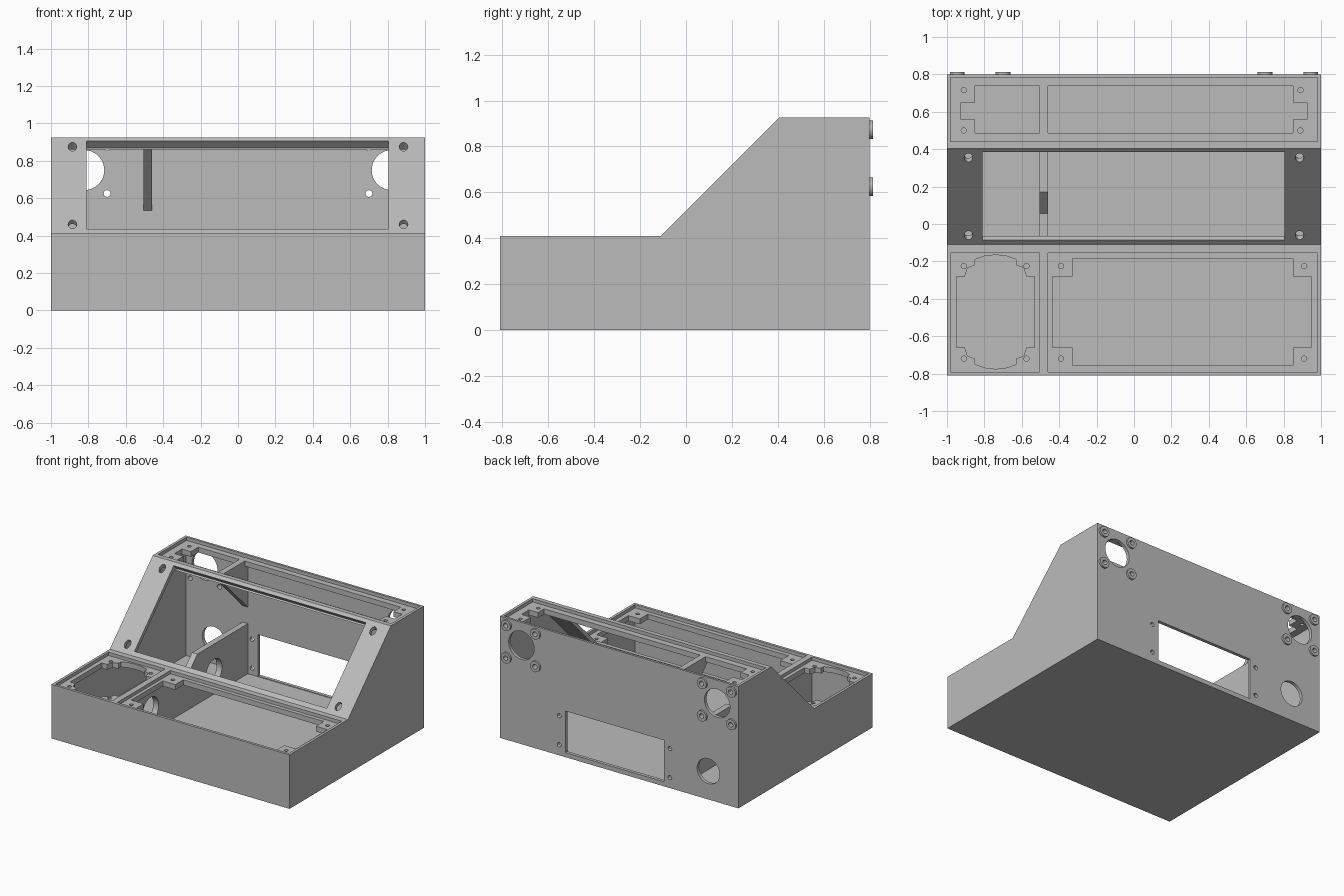
import bpy
import bmesh
from math import cos, sin, pi
from mathutils import Vector

if "Cube" in bpy.data.objects:
    bpy.data.objects.remove(bpy.data.objects["Cube"], do_unlink=True)

grey = bpy.data.materials.new("light_grey_plastic")
grey.use_nodes = True
grey.diffuse_color = (0.5, 0.5, 0.5, 1)
grey.node_tree.nodes["Principled BSDF"].inputs["Base Color"].default_value = (0.5, 0.5, 0.5, 1)

# Ways to place a flat profile (p, q) at depth d along each axis
PLACE = {
    "x": lambda p, q, d: (d, p, q),
    "y": lambda p, q, d: (p, d, q),
    "z": lambda p, q, d: (p, q, d),
    # d runs along the normal of the sloped panel, q is the height on its surface
    "slope": lambda p, q, d: (p, q - 0.52 - d * 0.707, q + d * 0.707),
}


def prism(name, points, axis, start, end):
    """Extrude a closed profile along an axis."""
    bm = bmesh.new()
    place = PLACE[axis]
    low = [bm.verts.new(place(p, q, start)) for p, q in points]
    high = [bm.verts.new(place(p, q, end)) for p, q in points]
    bm.faces.new(low)
    bm.faces.new(high)
    for i in range(len(points)):
        j = (i + 1) % len(points)
        bm.faces.new((low[i], low[j], high[j], high[i]))
    bmesh.ops.recalc_face_normals(bm, faces=bm.faces)
    mesh = bpy.data.meshes.new(name)
    bm.to_mesh(mesh)
    bm.free()
    mesh.materials.append(grey)
    obj = bpy.data.objects.new(name, mesh)
    bpy.context.scene.collection.objects.link(obj)
    return obj


def rect(p0, p1, q0, q1):
    return [(p0, q0), (p1, q0), (p1, q1), (p0, q1)]


def circle(p, q, r, n=32):
    return [(p + r * cos(2 * pi * i / n), q + r * sin(2 * pi * i / n)) for i in range(n)]


def combine(target, tools, operation):
    """Boolean the tools into the target, then discard them."""
    for tool in tools:
        mod = target.modifiers.new("shape", "BOOLEAN")
        mod.operation = operation
        mod.solver = "EXACT"
        mod.object = tool
        tool.hide_render = True
    bpy.context.view_layer.update()
    graph = bpy.context.evaluated_depsgraph_get()
    mesh = bpy.data.meshes.new_from_object(target.evaluated_get(graph))
    target.modifiers.clear()
    target.data = mesh
    for tool in tools:
        bpy.data.objects.remove(tool, do_unlink=True)


# Outer shell: low deck, sloped panel and tall rear box
DECK, TOP, BACK = 0.41, 0.925, 0.8
case = prism("console_case", [(-0.81, 0), (BACK, 0), (BACK, TOP), (0.405, TOP),
                              (-0.11, DECK), (-0.81, DECK)], "x", -1, 1)
cavity = prism("cavity", [(-0.788, 0.03), (0.775, 0.03), (0.775, 0.86), (0.38, 0.86),
                          (-0.135, 0.345), (-0.788, 0.345)], "x", -0.978, 0.978)
combine(case, [cavity], "DIFFERENCE")

# Inner divider with a lowered middle, and the gusset under the top
X0, X1 = -0.505, -0.46
divider = prism("divider", [(-0.795, 0.02), (0.785, 0.02), (0.785, DECK), (0.17, DECK),
                            (0.055, 0.295), (-0.14, 0.295), (-0.14, 0.36), (-0.795, 0.36)],
                "x", X0, X1)
gusset = prism("gusset", [(0.425, 0.885), (0.785, 0.885), (0.785, 0.525)], "x", X0, X1)

# Raised screw bosses around the two rear sockets
boss_spots = [(side * x, z) for side in (-1, 1) for x in (0.70, 0.945) for z in (0.625, 0.872)]
bosses = [prism("boss", circle(x, z, 0.04), "y", 0.79, 0.814) for x, z in boss_spots]
combine(case, [divider, gusset] + bosses, "UNION")

cuts = []


def cut(points, axis, start, end):
    cuts.append(prism("cutter", points, axis, start, end))


# Lid recesses
cut(rect(-0.98, X0, -0.79, -0.155), "z", DECK - 0.025, 0.5)
cut(rect(X1, 0.98, -0.79, -0.155), "z", DECK - 0.025, 0.5)
cut(rect(-0.98, 0.98, 0.44, 0.783), "z", TOP - 0.025, 1)

# Right deck opening with corner tabs
cut(rect(-0.435, 0.947, -0.66, -0.28), "z", 0.33, 0.5)
cut(rect(-0.33, 0.85, -0.757, -0.185), "z", 0.33, 0.5)

# Left deck opening: rounded ends between corner tabs
quarter = [(0.208, 0.19), (0.165, 0.19), (0.15, 0.235), (0.11, 0.25),
           (0.11, 0.28), (0.06, 0.298), (0.0, 0.305)]
half = quarter + [(-x, y) for x, y in reversed(quarter[:-1])]
outline = half + [(-x, -y) for x, y in half]
cut([(x - 0.74, y - 0.47) for x, y in outline], "z", 0.33, 0.5)

# Top openings, left and right of the rib
cut(rect(-0.85, X0, 0.487, 0.738), "z", 0.845, 1)
cut(rect(-0.925, -0.7, 0.56, 0.65), "z", 0.845, 1)
cut(rect(X1, 0.85, 0.487, 0.738), "z", 0.845, 1)
cut(rect(0.7, 0.925, 0.56, 0.65), "z", 0.845, 1)

# Sloped panel window and its screw holes
cut(rect(-0.81, 0.805, 0.435, 0.905), "slope", -0.05, 0.05)
for x in (-0.885, 0.885):
    for z in (0.46, 0.875):
        cut(circle(x, z, 0.023, 20), "slope", -0.06, 0.05)

# Lid screw holes
for x in (-0.91, -0.575, -0.39, 0.91):
    for y in (-0.225, -0.72):
        cut(circle(x, y, 0.014, 16), "z", 0.32, 0.5)
for x in (-0.91, 0.89):
    for y in (0.5, 0.716):
        cut(circle(x, y, 0.014, 16), "z", 0.84, 1)

# Rear sockets, boss holes, power hole and the wide rear window
for x in (-0.822, 0.822):
    cut(circle(x, 0.75, 0.107, 48), "y", 0.74, 0.9)
for x, z in boss_spots:
    cut(circle(x, z, 0.018, 20), "y", 0.74, 0.9)
cut(circle(-0.748, 0.215, 0.095, 48), "y", 0.74, 0.9)
cut(rect(-0.375, 0.452, 0.035, 0.35), "y", 0.74, 0.9)
for x in (-0.425, 0.505):
    for z in (0.08, 0.3):
        cut(circle(x, z, 0.016, 16), "y", 0.74, 0.9)

# Cable holes through the divider
for y in (-0.39, 0.37):
    cut(circle(y, 0.2, 0.095, 40), "x", -0.56, -0.4)

combine(case, cuts, "DIFFERENCE")

# Flat walls with smooth round holes
bpy.ops.object.select_all(action="DESELECT")
case.select_set(True)
bpy.context.view_layer.objects.active = case
bpy.ops.object.shade_smooth_by_angle(angle=0.4)
